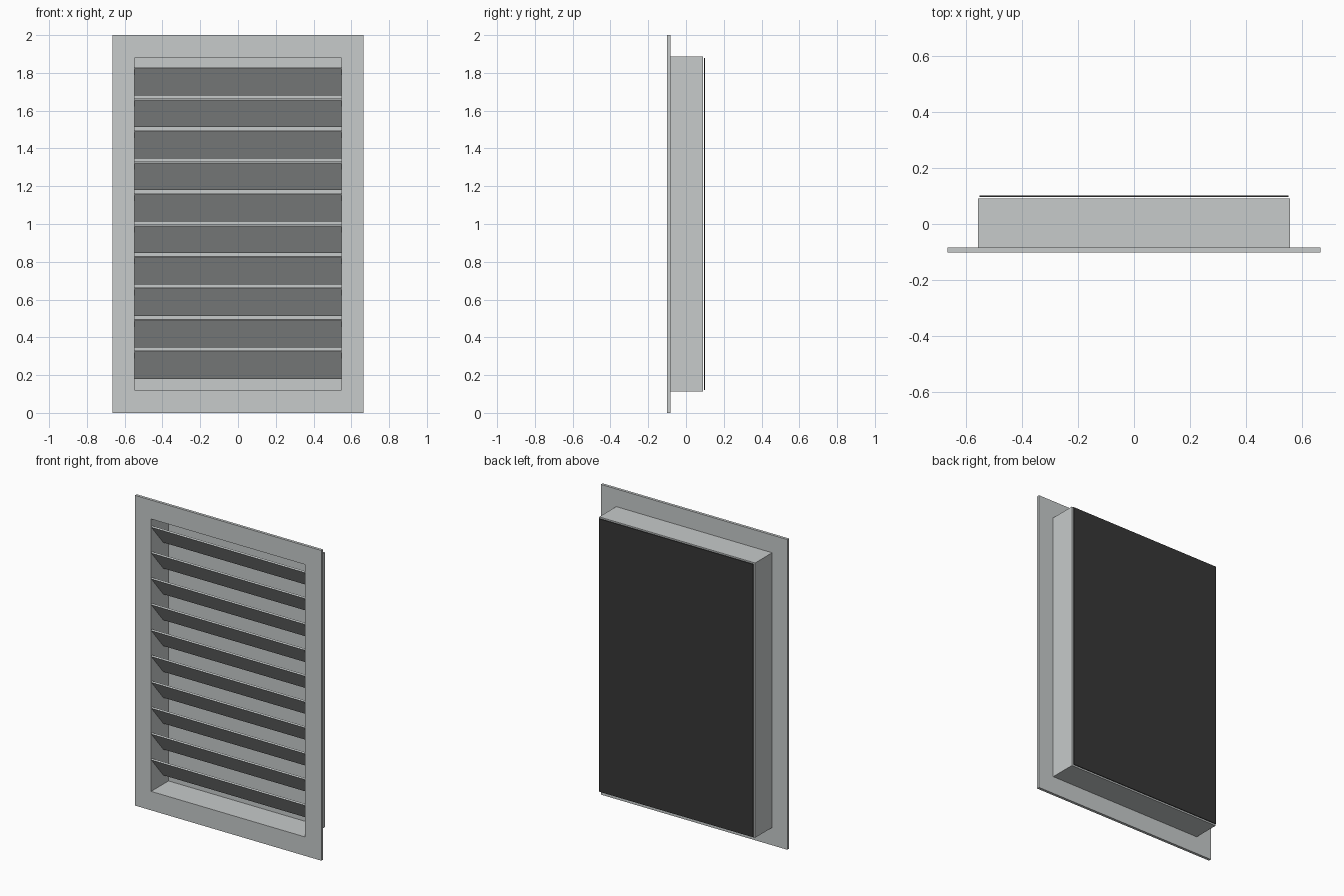
import bpy, bmesh, math
from mathutils import Matrix, Vector

if "Cube" in bpy.data.objects:
    bpy.data.objects.remove(bpy.data.objects["Cube"])


def material(name, rgb):
    m = bpy.data.materials.new(name)
    m.diffuse_color = (*rgb, 1)
    m.use_nodes = True
    m.node_tree.nodes["Principled BSDF"].inputs["Base Color"].default_value = m.diffuse_color
    return m


GREY = material("light_grey_metal", (0.57, 0.595, 0.595))
BLACK = material("dark_mesh", (0.037, 0.037, 0.037))
MID = 1.0                      # height of the vent centre


def finish(name, bm, mat):
    bmesh.ops.recalc_face_normals(bm, faces=bm.faces)
    me = bpy.data.meshes.new(name)
    bm.to_mesh(me)
    bm.free()
    me.materials.append(mat)
    ob = bpy.data.objects.new(name, me)
    bpy.context.collection.objects.link(ob)
    return ob


def box(name, size, centre, mat, tilt=0.0):
    bm = bmesh.new()
    bmesh.ops.create_cube(bm, size=1)
    bmesh.ops.scale(bm, vec=size, verts=bm.verts)
    bmesh.ops.transform(bm, verts=bm.verts,
                        matrix=Matrix.Translation(centre) @ Matrix.Rotation(tilt, 4, 'X'))
    return finish(name, bm, mat)


def frame(name, outer, inner, y0, y1, mat):
    """Rectangular ring; outer and inner are (half width, half height)."""
    bm = bmesh.new()
    loops = []
    for (w, h), y in ((outer, y0), (inner, y0), (inner, y1), (outer, y1)):
        loops.append([bm.verts.new((sx * w, y, MID + sz * h))
                      for sx, sz in ((-1, -1), (1, -1), (1, 1), (-1, 1))])
    for a, b in zip(loops, loops[1:] + loops[:1]):
        for i in range(4):
            j = (i + 1) % 4
            bm.faces.new((a[i], a[j], b[j], b[i]))
    return finish(name, bm, mat)


# Front flange and the duct sleeve behind it
OPENING = (0.549, 0.878)
SLEEVE = (0.556, 0.886)
frame("front_flange", (0.665, 1.0), OPENING, -0.101, -0.083, GREY)
frame("duct_sleeve", SLEEVE, OPENING, -0.083, 0.076, GREY)

# Back wall closing the sleeve, with a thin dark mesh sheet behind
box("back_wall", (2 * SLEEVE[0], 0.014, 2 * SLEEVE[1]), (0, 0.083, MID), GREY)
box("mesh_sheet", (1.1, 0.005, 1.76), (0, 0.0985, MID), BLACK)

# Ten slats sloping down towards the back
LENGTH, THICK, TILT = 0.189, 0.010, math.radians(-50)
for i in range(10):
    box(f"slat_{i + 1}", (2 * OPENING[0], LENGTH, THICK),
        (0, -0.034, 1.755 - i * 0.1667), GREY, TILT)
